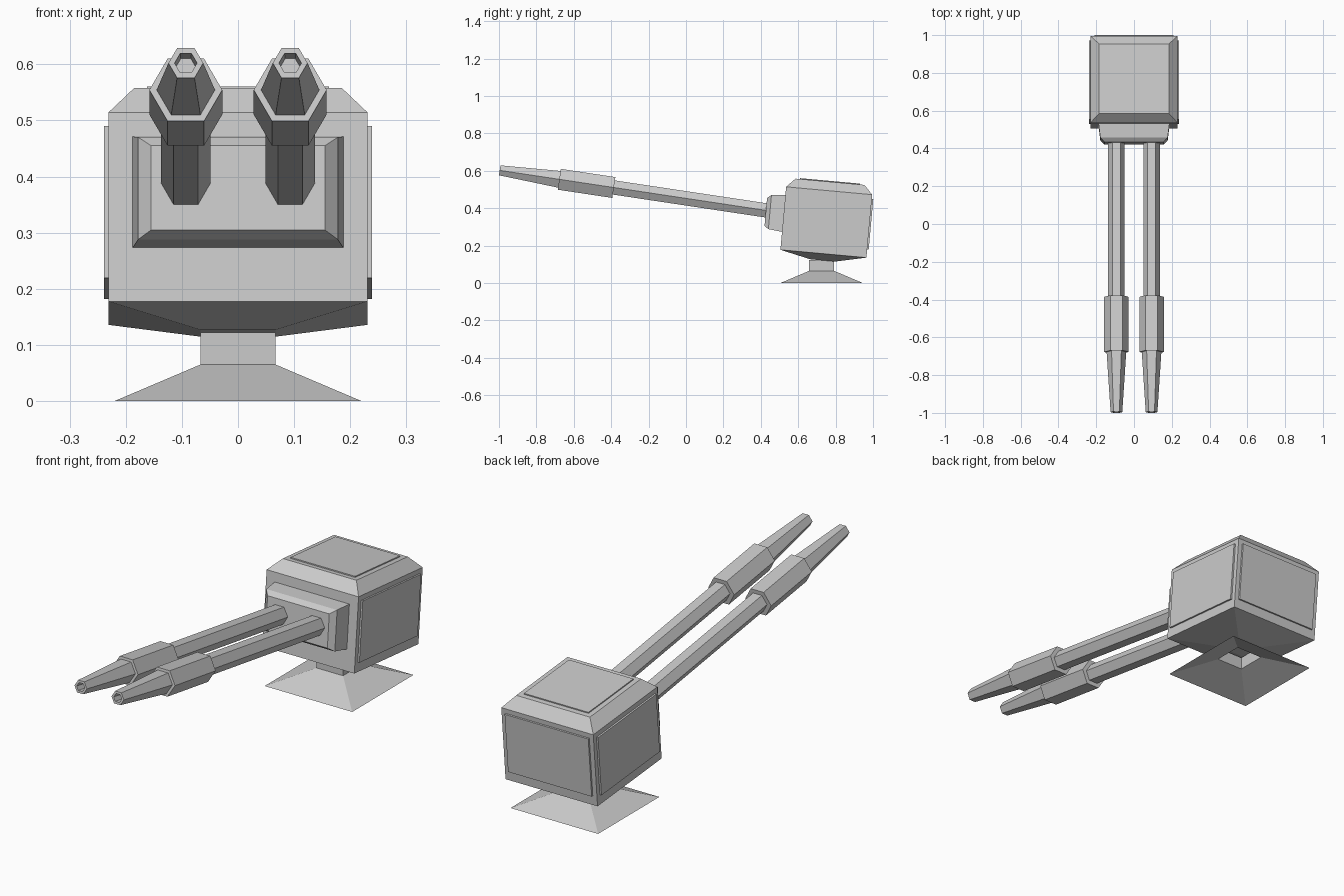
import bpy, bmesh, math
from mathutils import Matrix, Vector

if "Cube" in bpy.data.objects:
    bpy.data.objects.remove(bpy.data.objects["Cube"])

# Housing frame (tilted slightly nose-up) and barrel frame
HOUSING = Matrix.Translation((0, 0.75, 0.325)) @ Matrix.Rotation(math.radians(-5.2), 4, 'X')
BARREL_TILT = Matrix.Rotation(math.radians(-8.55), 4, 'X')


def loft(name, rings, matrix=Matrix(), cap_start=True, cap_end=True):
    """Skin a list of equal-length point rings into a flat-shaded object."""
    bm = bmesh.new()
    loops = [[bm.verts.new(matrix @ Vector(p)) for p in ring] for ring in rings]
    for a, b in zip(loops, loops[1:]):
        n = len(a)
        for i in range(n):
            j = (i + 1) % n
            bm.faces.new((a[i], a[j], b[j], b[i]))
    if cap_start:
        bm.faces.new(loops[0][::-1])
    if cap_end:
        bm.faces.new(loops[-1])
    bmesh.ops.recalc_face_normals(bm, faces=bm.faces)
    mesh = bpy.data.meshes.new(name)
    bm.to_mesh(mesh)
    bm.free()
    obj = bpy.data.objects.new(name, mesh)
    bpy.context.collection.objects.link(obj)
    return obj


def square(h, z):
    return [(-h, -h, z), (h, -h, z), (h, h, z), (-h, h, z)]


def front_rect(hx, z0, z1, y):
    return [(-hx, y, z0), (hx, y, z0), (hx, y, z1), (-hx, y, z1)]


def hexagon(r, t):
    return [(r * math.cos(k * math.pi / 3), -t, r * math.sin(k * math.pi / 3)) for k in range(6)]


# Flared foot and post, open underneath
loft("pedestal", [square(0.22, 0), square(0.067, 0.065), square(0.067, 0.122)],
     Matrix.Translation((0, 0.725, 0)), cap_start=False, cap_end=False)

# Housing with tapered underside and sloped roof edges
loft("housing", [square(0.067, -0.205), square(0.231, -0.169),
                 square(0.231, 0.169), square(0.185, 0.217)], HOUSING)

# Thin raised panels on roof, sides and back
loft("roof_panel", [square(0.162, 0.21), square(0.162, 0.222)], HOUSING)
for name, turn in (("right_panel", 90), ("back_panel", 180), ("left_panel", 270)):
    loft(name, [front_rect(0.21, -0.125, 0.147, -0.225), front_rect(0.21, -0.125, 0.147, -0.239)],
         HOUSING @ Matrix.Rotation(math.radians(turn), 4, 'Z'))

# Bevelled gun mount on the front
loft("gun_mount", [front_rect(0.189, -0.074, 0.127, -0.22),
                   front_rect(0.178, -0.065, 0.118, -0.305),
                   front_rect(0.155, -0.05, 0.101, -0.327)], HOUSING)

# Hexagonal barrels: shaft, sleeve, tapered muzzle and bore (radius, distance)
profile = [(0.044, -0.04), (0.044, 0.825), (0.065, 0.825), (0.065, 1.12),
           (0.052, 1.12), (0.031, 1.442), (0.02, 1.442), (0.018, 1.39)]
for name, x in (("left_barrel", -0.093), ("right_barrel", 0.093)):
    loft(name, [hexagon(r, t) for r, t in profile],
         Matrix.Translation((x, 0.43, 0.388)) @ BARREL_TILT)
